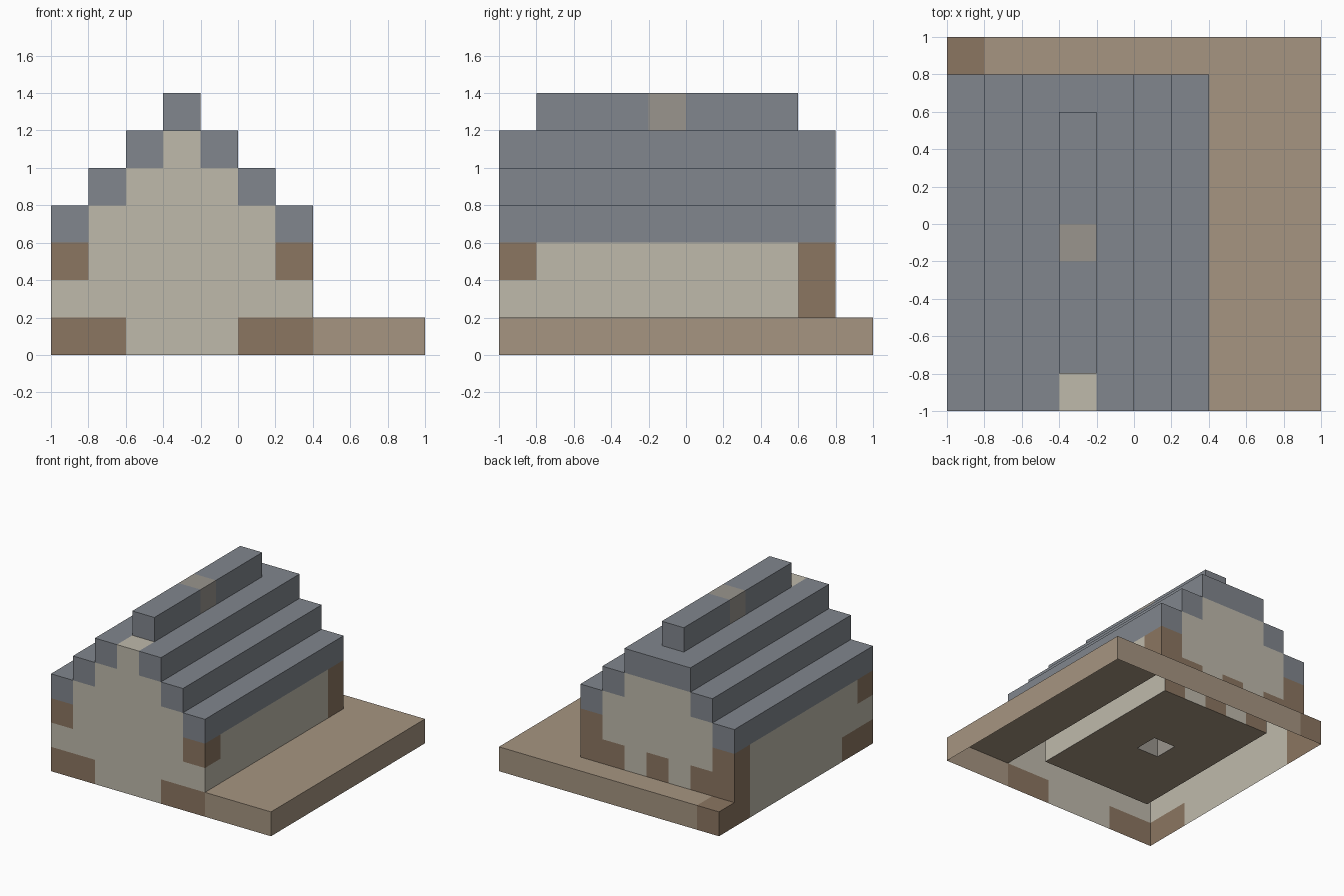
import bpy, bmesh
from mathutils import Vector

if "Cube" in bpy.data.objects:
    bpy.data.objects.remove(bpy.data.objects["Cube"])

S = 0.2        # block size
cells = {}     # (i, j, k) -> part name; later parts replace earlier ones


def fill(part, xs, ys, zs):
    """Fill an inclusive range of blocks with a part."""
    for i in range(xs[0], xs[1] + 1):
        for j in range(ys[0], ys[1] + 1):
            for k in range(zs[0], zs[1] + 1):
                cells[i, j, k] = part


# Ground slab
fill("ground_slab", (0, 9), (0, 9), (0, 0))

# Plaster walls, hollow inside, resting on the slab
fill("plaster_walls", (0, 6), (0, 0), (0, 2))
fill("plaster_walls", (0, 6), (8, 8), (1, 2))
fill("plaster_walls", (0, 0), (0, 8), (0, 2))
fill("plaster_walls", (6, 6), (0, 8), (1, 2))

# Stepped gables at front and back
for y in (0, 8):
    for step in range(3):
        fill("plaster_walls", (1 + step, 5 - step), (y, y), (3 + step, 3 + step))

# Stepped roof, mirrored about the ridge
for step in range(3):
    for x in (step, 6 - step):
        fill("slate_roof", (x, x), (0, 8), (3 + step, 3 + step))
fill("slate_roof", (3, 3), (8, 8), (5, 5))
fill("slate_roof", (3, 3), (1, 7), (6, 6))

# Chimney column through the house
fill("stone_chimney", (3, 3), (4, 4), (1, 6))

# Timber: front beams and corner blocks
fill("timber_frame", (0, 1), (0, 0), (0, 0))
fill("timber_frame", (5, 6), (0, 0), (0, 0))
fill("timber_frame", (0, 0), (1, 1), (0, 0))
for x in (0, 6):
    fill("timber_frame", (x, x), (0, 0), (2, 2))
# Timber: back corner posts, low studs and slab corner
fill("timber_frame", (0, 0), (8, 8), (0, 2))
fill("timber_frame", (6, 6), (8, 8), (1, 2))
for x in (1, 3, 5):
    fill("timber_frame", (x, x), (8, 8), (1, 1))
fill("timber_frame", (0, 0), (9, 9), (0, 0))

COLORS = {
    "ground_slab": (0.38, 0.30, 0.22, 1),
    "plaster_walls": (0.52, 0.49, 0.41, 1),
    "slate_roof": (0.22, 0.24, 0.27, 1),
    "stone_chimney": (0.32, 0.30, 0.27, 1),
    "timber_frame": (0.26, 0.18, 0.12, 1),
}


def build(part, color):
    """Make one object from the exposed block faces; the underside stays open."""
    bm = bmesh.new()
    for cell, name in cells.items():
        if name != part:
            continue
        centre = Vector([(c + 0.5) * S for c in cell]) - Vector((1, 1, 0))
        for axis in range(3):
            for sign in (-1, 1):
                side = list(cell)
                side[axis] += sign
                if tuple(side) in cells or side[2] < 0:
                    continue
                n, u = Vector((0, 0, 0)), Vector((0, 0, 0))
                n[axis] = sign * S / 2
                u[(axis + 1) % 3] = S / 2
                v = n.normalized().cross(u)
                corners = (-u - v, u - v, u + v, v - u)
                bm.faces.new([bm.verts.new(centre + n + c) for c in corners])
    bmesh.ops.remove_doubles(bm, verts=bm.verts, dist=0.001)
    mesh = bpy.data.meshes.new(part)
    bm.to_mesh(mesh)
    bm.free()
    mat = bpy.data.materials.new(part)
    mat.diffuse_color = color
    mat.use_nodes = True
    mat.node_tree.nodes["Principled BSDF"].inputs["Base Color"].default_value = mat.diffuse_color
    mesh.materials.append(mat)
    bpy.context.collection.objects.link(bpy.data.objects.new(part, mesh))


for part, color in COLORS.items():
    build(part, color)
